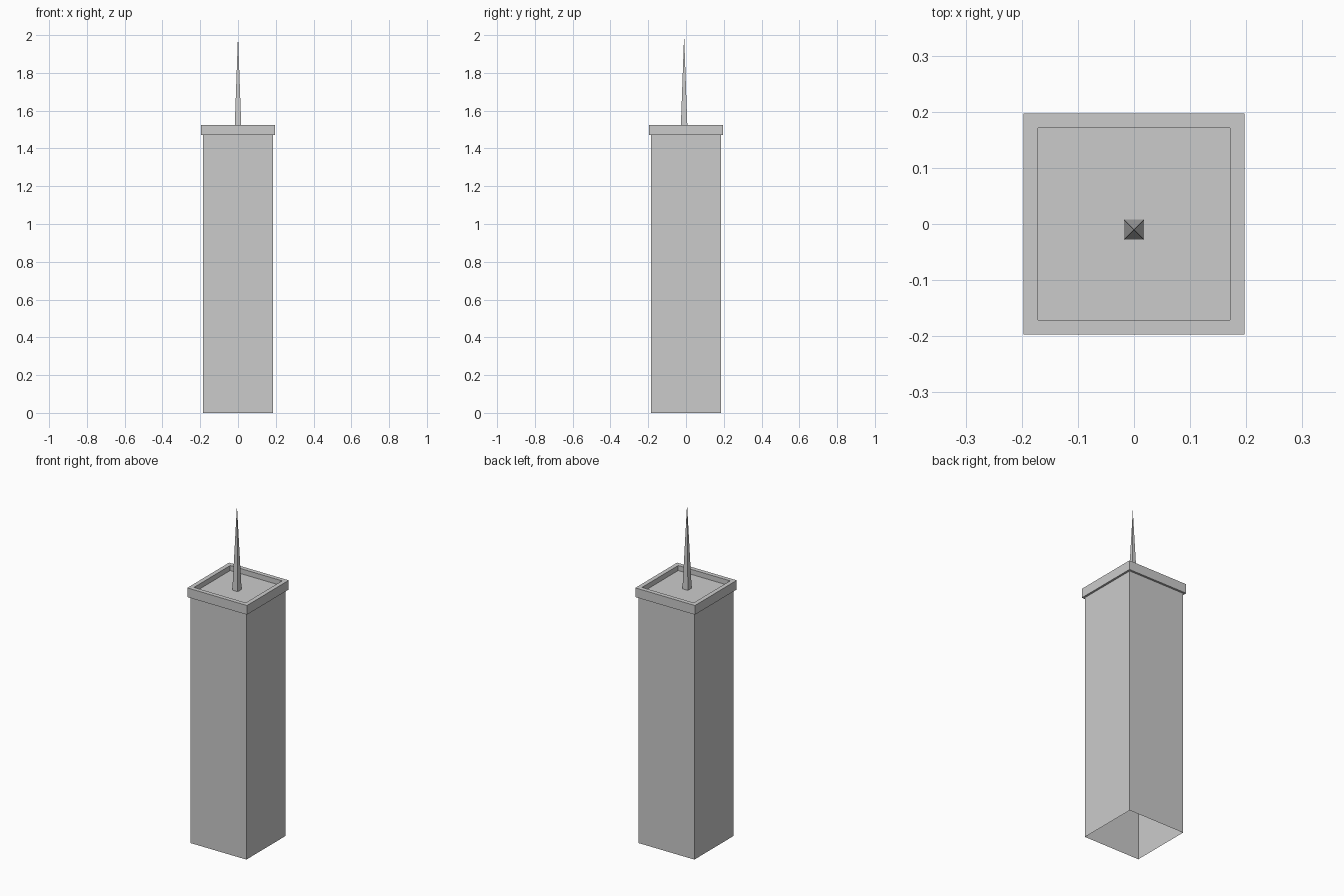
import bpy
import bmesh

cube = bpy.data.objects.get("Cube")
if cube:
    bpy.data.objects.remove(cube, do_unlink=True)

grey = bpy.data.materials.new("light_grey")
grey.use_nodes = True
colour = (0.6, 0.6, 0.6, 1)
grey.diffuse_color = colour
grey.node_tree.nodes["Principled BSDF"].inputs["Base Color"].default_value = colour


def square_shell(name, profile, centre_y=0, cap_end=False, closed=False):
    """Stack square rings (half width, height) and bridge them into a shell."""
    bm = bmesh.new()
    rings = []
    for half, z in profile:
        corners = [(-half, -half), (half, -half), (half, half), (-half, half)]
        rings.append([bm.verts.new((x, y + centre_y, z)) for x, y in corners])
    pairs = list(zip(rings, rings[1:]))
    if closed:
        pairs.append((rings[-1], rings[0]))
    for low, high in pairs:
        for i in range(4):
            j = (i + 1) % 4
            bm.faces.new((low[i], low[j], high[j], high[i]))
    if cap_end:
        bm.faces.new(rings[-1])
    mesh = bpy.data.meshes.new(name)
    bm.to_mesh(mesh)
    bm.free()
    mesh.materials.append(grey)
    obj = bpy.data.objects.new(name, mesh)
    bpy.context.collection.objects.link(obj)
    return obj


WALL, RIM, INNER = 0.185, 0.197, 0.171
EAVES, RIM_TOP, ROOF = 1.47, 1.525, 1.495

# Tower walls, open underneath
square_shell("tower_walls", [(WALL, 0), (WALL, EAVES)])

# Overhanging parapet with the sunken roof inside it
square_shell("parapet_and_roof", [(WALL, EAVES), (RIM, EAVES), (RIM, RIM_TOP),
                                  (INNER, RIM_TOP), (INNER, ROOF)], cap_end=True)

# Slender four-sided spire, slightly in front of the roof centre
bpy.ops.mesh.primitive_cone_add(vertices=4, radius1=0.0255, radius2=0,
                                depth=2 - ROOF, end_fill_type='NOTHING',
                                location=(0, -0.01, (2 + ROOF) / 2),
                                rotation=(0, 0, 0.7854))
spire = bpy.context.object
spire.name = "spire"
spire.data.materials.append(grey)
